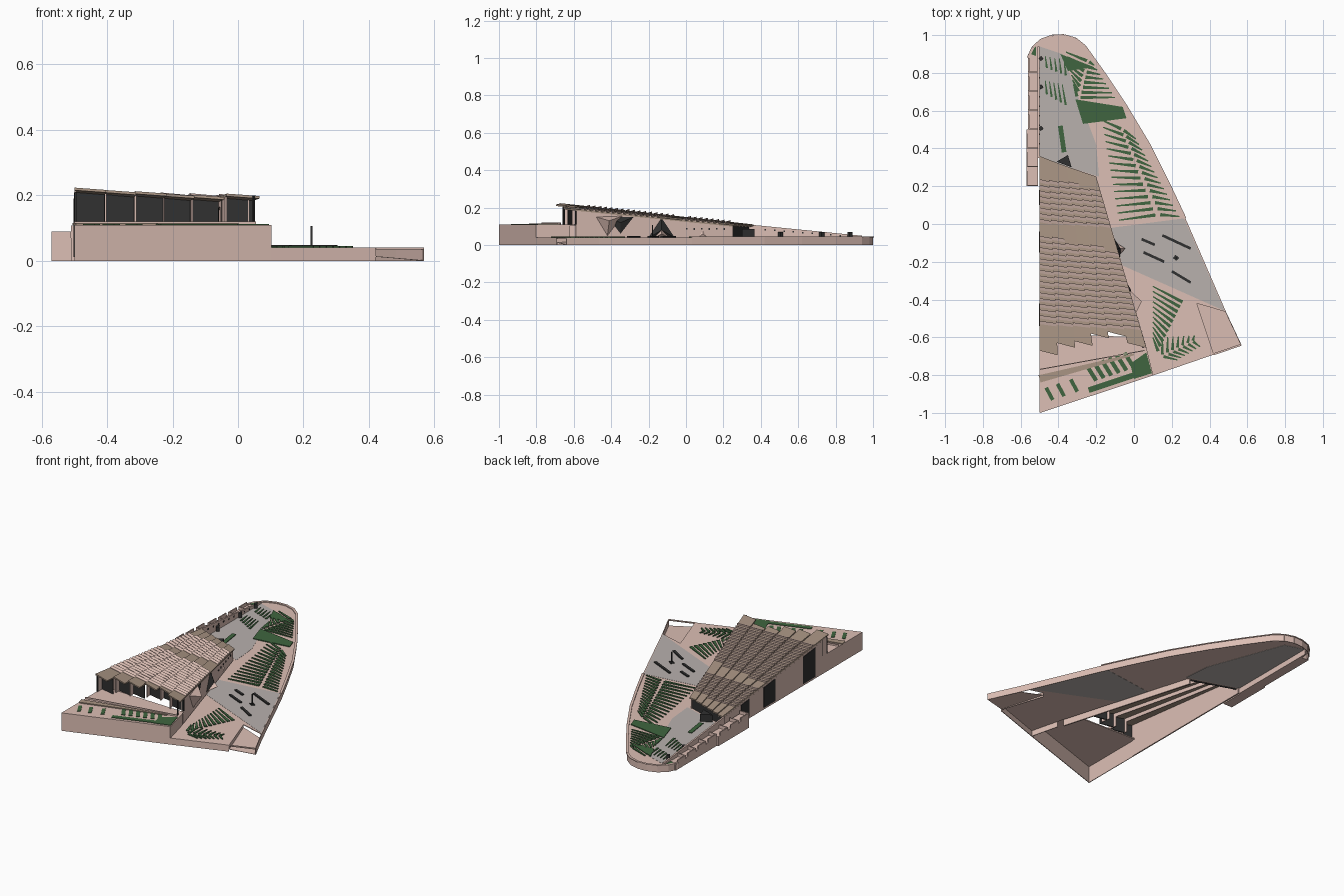
import bpy, bmesh, math
from mathutils import Vector


def mat(name, c):
    m = bpy.data.materials.new(name)
    m.diffuse_color = (*c, 1)
    return m


PINK = mat("pink_stone", (0.72, 0.52, 0.46))
BROWN = mat("brown_roof", (0.40, 0.30, 0.23))
GREY = mat("grey_paving", (0.48, 0.44, 0.42))
GREEN = mat("planting", (0.05, 0.13, 0.05))
DARK = mat("dark_glass", (0.03, 0.03, 0.03))


def val(f, p):
    return f(p[0], p[1]) if callable(f) else f


def build(name, prisms, material):
    """One object from prisms (outline, low, high); heights may be functions of x, y."""
    bm = bmesh.new()
    for pts, lo, hi in prisms:
        b = [bm.verts.new((p[0], p[1], val(lo, p))) for p in pts]
        t = [bm.verts.new((p[0], p[1], val(hi, p))) for p in pts]
        bm.faces.new(b[::-1])
        bm.faces.new(t)
        for i in range(len(pts)):
            j = (i + 1) % len(pts)
            bm.faces.new((b[i], b[j], t[j], t[i]))
    bmesh.ops.recalc_face_normals(bm, faces=bm.faces)
    me = bpy.data.meshes.new(name)
    bm.to_mesh(me)
    bm.free()
    me.materials.append(material)
    ob = bpy.data.objects.new(name, me)
    bpy.context.collection.objects.link(ob)
    return ob


def bar(p, q, w, lo, hi, w2=None):
    p, q = Vector(p), Vector(q)
    d = (q - p).normalized()
    n = Vector((-d.y, d.x)) / 2
    w2 = w if w2 is None else w2
    return ([p - n * w, q - n * w2, q + n * w2, p + n * w], lo, hi)


def chain(pts, w, lo, hi):
    return [bar(a, b, w, lo, hi) for a, b in zip(pts, pts[1:])]


# --- plaza deck, hollow underneath, with a skirt wall
D = 0.04
curve = [(0.27, 0.03), (0.19, 0.2), (0.08, 0.42), (-0.04, 0.62), (-0.16, 0.8),
         (-0.26, 0.94), (-0.31, 0.98), (-0.37, 0.998), (-0.43, 0.996),
         (-0.49, 0.975), (-0.535, 0.935), (-0.56, 0.88)]
deck = [(0.10, -0.80), (0.42, -0.69), (0.33, -0.42), (0.485, -0.465)] + curve + [
    (-0.5, 0.86), (-0.5, 0.34), (-0.2, 0.24), (0.05, -0.6), (0.06, -0.67)]
build("plaza_deck", [(deck, 0.035, D)], PINK)
build("plaza_skirt", chain([(0.10, -0.80), (0.42, -0.69)], 0.004, 0, D)
      + chain([(0.567, -0.64), (0.485, -0.465)] + curve, 0.004, 0, D), PINK)
build("edge_curb", chain(curve, 0.014, D, D + 0.005), PINK)

# --- corner ramp
ramp_z = lambda x, y: 0.022 - 0.085 * (x - 0.33)
build("corner_ramp", [([(0.33, -0.42), (0.485, -0.465), (0.567, -0.64), (0.42, -0.69)],
                       lambda x, y: max(0, ramp_z(x, y) - 0.002), ramp_z)], PINK)
build("ramp_rim", [bar((0.42, -0.69), (0.567, -0.64), 0.01, 0.034, D),
                   bar((0.33, -0.42), (0.42, -0.69), 0.005, 0.01, D)], PINK)

# --- grey paving
build("grey_paving", [
    ([(-0.12, -0.02), (0.265, 0.03), (0.48, -0.46), (-0.06, -0.22)], 0.034, D + 0.001),
    ([(-0.5, 0.94), (-0.38, 0.9), (-0.2, 0.42), (-0.185, 0.25), (-0.5, 0.35)], 0.034, D + 0.001)], GREY)


# --- planting: leaf-like strips branching from a spine
def leaf(p0, p1, n, a, b, w=0.018, lo=D, hi=D + 0.005):
    out = []
    p0, p1 = Vector(p0), Vector(p1)
    for k in range(n):
        t = k / (n - 1)
        s = p0.lerp(p1, t)
        for v in (a, b):
            if v:
                d = Vector(v[0]).lerp(Vector(v[1]), t)
                out.append(bar(s + d * 0.08, s + d, w, lo, hi, w * 0.35))
    return out


P = 0.11
G = leaf((-0.06, 0.5), (0.13, 0.05), 15, ((-0.11, 0.05), (-0.21, -0.03)), ((0.07, -0.05), (0.11, -0.01)))
G += leaf((-0.3, 0.67), (-0.24, 0.86), 8, ((-0.02, 0.07), (-0.12, 0.05)), ((0.2, 0.0), (0.03, -0.02)))
G += leaf((-0.46, 0.68), (-0.36, 0.62), 5, ((-0.01, 0.08), (-0.02, 0.12)), None, 0.012)
G += leaf((-0.46, 0.82), (-0.36, 0.78), 5, ((-0.01, 0.07), (-0.01, 0.09)), None, 0.012)
G += leaf((0.27, -0.42), (0.13, -0.68), 11, ((-0.17, 0.09), (-0.03, 0.08)), None)
G += leaf((0.15, -0.70), (0.31, -0.62), 7, ((0.0, 0.1), (0.01, 0.03)), ((0.08, -0.02), (0.04, -0.03)), 0.016)
G += [([(-0.31, 0.66), (-0.06, 0.62), (-0.04, 0.56), (-0.27, 0.53)], D, D + 0.005),
      ([(-0.39, 0.9), (-0.21, 0.83), (-0.35, 0.81)], D, D + 0.005),
      ([(-0.55, 0.9), (-0.52, 0.95), (-0.52, 0.89)], D, D + 0.005),
      bar((-0.37, 0.38), (-0.39, 0.52), 0.025, D, D + 0.005)]
G += [bar((x, -0.965 + 0.336 * (x + 0.5) + 0.01), (x - 0.035, -0.89 + 0.336 * (x + 0.5)), 0.02, P, P + 0.003)
      for x in (-0.43, -0.37, -0.30)]
G += [bar((x, -0.93 + 0.336 * (x + 0.5)), (x - 0.05, -0.85 + 0.336 * (x + 0.5)), 0.022, P, P + 0.003)
      for x in [-0.2 + 0.04 * k for k in range(6)]]
G += [bar((-0.24, -0.88), (0.03, -0.79), 0.03, P, P + 0.003),
      ([(0.0, -0.82), (0.095, -0.79), (0.065, -0.68), (-0.02, -0.74)], P, P + 0.003)]
build("planting_strips", G, GREEN)

# --- front podium
build("podium_top", [([(-0.5, -0.998), (0.10, -0.80), (0.05, -0.6), (-0.5, -0.58)], P - 0.006, P)], PINK)
build("podium_walls", chain([(-0.498, -0.58), (-0.498, -0.998), (0.10, -0.80), (0.055, -0.62)], 0.004, 0, P), PINK)
build("podium_step", [bar((-0.5, -0.82), (0.0, -0.69), 0.04, P, P + 0.006, 0.01)], BROWN)
build("podium_rail", [bar((-0.5, -0.77), (0.055, -0.67), 0.005, P, P + 0.01)], PINK)


# --- main roof: six tapering strips with louvres
def bx(j, y):
    return -0.5 + j / 6 * (0.3 + (0.25 - y) * 0.2935)


def roof(x, y):
    return 0.143 - 0.11 * y - 0.03 * (x + 0.5)


FRONT = [-0.67, -0.63, -0.62, -0.58, -0.57, -0.63]
plates, slats, beams, fins, glass = [], [], [], [], []
for i, f in enumerate(FRONT):
    def top(x, y, i=i):
        u = (x - bx(i, y)) / (bx(i + 1, y) - bx(i, y))
        return roof(x, y) + 0.007 * (1 - u)

    def under(x, y, top=top):
        return top(x, y) - 0.008

    b0, b1, g = 0.36 - 0.018 * i, 0.342 - 0.018 * i, f - 0.02
    plates.append(([(bx(i, f), f), (bx(i + 1, f - 0.025), f - 0.025), (bx(i + 1, b1), b1), (bx(i, b0), b0)],
                   under, top))
    for k in range(26):
        y0 = -0.53 + 0.03 * k - 0.004 * i
        y1 = y0 + 0.017
        if -0.06 - 0.016 * i < y0 < -0.015 or y0 > 0.24 - 0.01 * i:
            continue
        slats.append(([(bx(i, y0), y0), (bx(i + 1, y0 - 0.012), y0 - 0.012),
                       (bx(i + 1, y1 - 0.012), y1 - 0.012), (bx(i, y1), y1)], top,
                      lambda x, y, top=top, y1=y1: top(x, y) + (0.009 if y > y1 - 0.0125 else 0.002)))
    yg = f + 0.06
    glass.append(bar((bx(i, yg), yg), (bx(i + 1, yg - 0.02), yg - 0.02), 0.006, P, under))
    fins.append(bar((bx(i, f + 0.02) + 0.003, f + 0.02), (bx(i, yg + 0.02) + 0.003, yg + 0.02), 0.006, P, under))
    beams.append(bar((bx(i, yg) + 0.003, yg), (bx(i, b0 - 0.02) + 0.003, b0 - 0.02), 0.005,
                     lambda x, y: roof(x, y) - 0.025, under))
build("roof_strips", plates, BROWN)
build("roof_louvres", slats, PINK)
build("roof_beams", beams, PINK)
build("front_fins", fins, PINK)
build("front_glass", glass, DARK)

# --- side walls
soffit = lambda x, y: roof(x, y) - 0.006
R = lambda y, o=0.0: (bx(6, y) - 0.012 + o, y)
build("right_wall", [bar(R(-0.59), R(0.25), 0.008, 0.0, soffit)], PINK)
build("left_wall", [bar((-0.496, -0.6), (-0.496, 0.35), 0.008, 0.0, soffit)], PINK)
build("left_windows", [bar((-0.5, a), (-0.5, b), 0.006, 0.012, lambda x, y: roof(x, y) - 0.012)
                       for a, b in ((-0.54, -0.42), (-0.15, -0.04), (0.1, 0.18))], DARK)
build("back_glass", [bar((-0.496, 0.335), (-0.205, 0.235), 0.006, 0.03, soffit)], DARK)
build("back_porch", [([(-0.41, 0.33), (-0.35, 0.365), (-0.33, 0.3)], D, 0.085)], DARK)
build("canopy_posts", [bar((0.045, -0.655), (0.05, -0.65), 0.006, P, 0.2),
                       bar((-0.497, -0.66), (-0.497, -0.65), 0.006, P, 0.21)], DARK)


# --- triangular openings on the right wall
def hood(name, tri, out, peak, material):
    """Pyramid on the wall: tri is (y, z) corners, peak the projecting point."""
    bm = bmesh.new()
    vs = [bm.verts.new((*R(y, 0.004), z)) for y, z in tri]
    a = bm.verts.new((*R(peak[0], out), peak[1]))
    bm.faces.new(vs)
    for k in range(3):
        bm.faces.new((vs[k], vs[(k + 1) % 3], a))
    bmesh.ops.recalc_face_normals(bm, faces=bm.faces)
    me = bpy.data.meshes.new(name)
    bm.to_mesh(me)
    bm.free()
    me.materials.append(material)
    bpy.context.collection.objects.link(bpy.data.objects.new(name, me))


hood("bay_window_glass", [(-0.42, 0.15), (-0.28, 0.15), (-0.35, 0.06)], 0.02, (-0.35, 0.12), DARK)
hood("bay_window_hood", [(-0.48, 0.15), (-0.34, 0.155), (-0.42, 0.05)], 0.06, (-0.41, 0.13), PINK)
hood("entrance_glass", [(-0.2, D), (-0.06, D), (-0.13, 0.145)], 0.03, (-0.13, 0.08), DARK)
hood("entrance_hood", [(-0.17, D), (-0.09, D), (-0.13, 0.1)], 0.055, (-0.13, 0.06), PINK)
hood("small_window", [(0.07, 0.045), (0.11, 0.045), (0.09, 0.08)], 0.01, (0.09, 0.06), PINK)
build("wall_dots", [bar(R(0.0 + 0.04 * k, 0.006), R(0.007 + 0.04 * k, 0.006), 0.004, 0.083 - 0.002 * (k % 2), 0.09)
                    for k in range(6)], DARK)

# --- low service rooms along the left edge, stepping down to the tip
low = lambda x, y: 0.143 - 0.099 * y
build("garden_wall", [bar((-0.505, 0.35), (-0.505, 0.94), 0.01, 0, low)], PINK)
rooms = []
for k in range(7):
    a = 0.2 + 0.1 * k
    x = -0.57 if k < 3 else -0.56
    h = 0.09 - 0.0055 * k
    rooms.append(([(x, a), (-0.508, a), (-0.508, a + 0.1), (x, a + 0.1)], 0.0, h - 0.02))
    rooms += chain([(x + 0.003, a + 0.08), (x + 0.003, a + 0.004), (-0.51, a + 0.004)], 0.006, h - 0.02, h)
build("service_rooms", rooms, PINK)
build("garden_doors", [bar((-0.5, y), (-0.485, y + 0.012), 0.02, D, D + 0.03) for y in (0.5, 0.72, 0.87)], DARK)
build("garden_wall_dots", [bar((-0.499, 0.42 + 0.05 * k), (-0.499, 0.428 + 0.05 * k), 0.004,
                               0.078 - 0.004 * k, 0.086 - 0.004 * k) for k in range(9)], DARK)

# --- plaza furniture
build("plaza_benches", [bar(a, b, 0.014, D, D + 0.008) for a, b in (
    ((0.15, -0.06), (0.30, -0.13)), ((0.05, -0.15), (0.16, -0.20)),
    ((0.20, -0.25), (0.30, -0.31)), ((0.04, -0.08), (0.11, -0.11)))], DARK)
build("plaza_marker", [([(0.205, -0.18), (0.225, -0.195), (0.24, -0.18), (0.22, -0.163)], D, D + 0.006),
                       bar((0.221, -0.18), (0.227, -0.18), 0.006, D, 0.107)], DARK)
